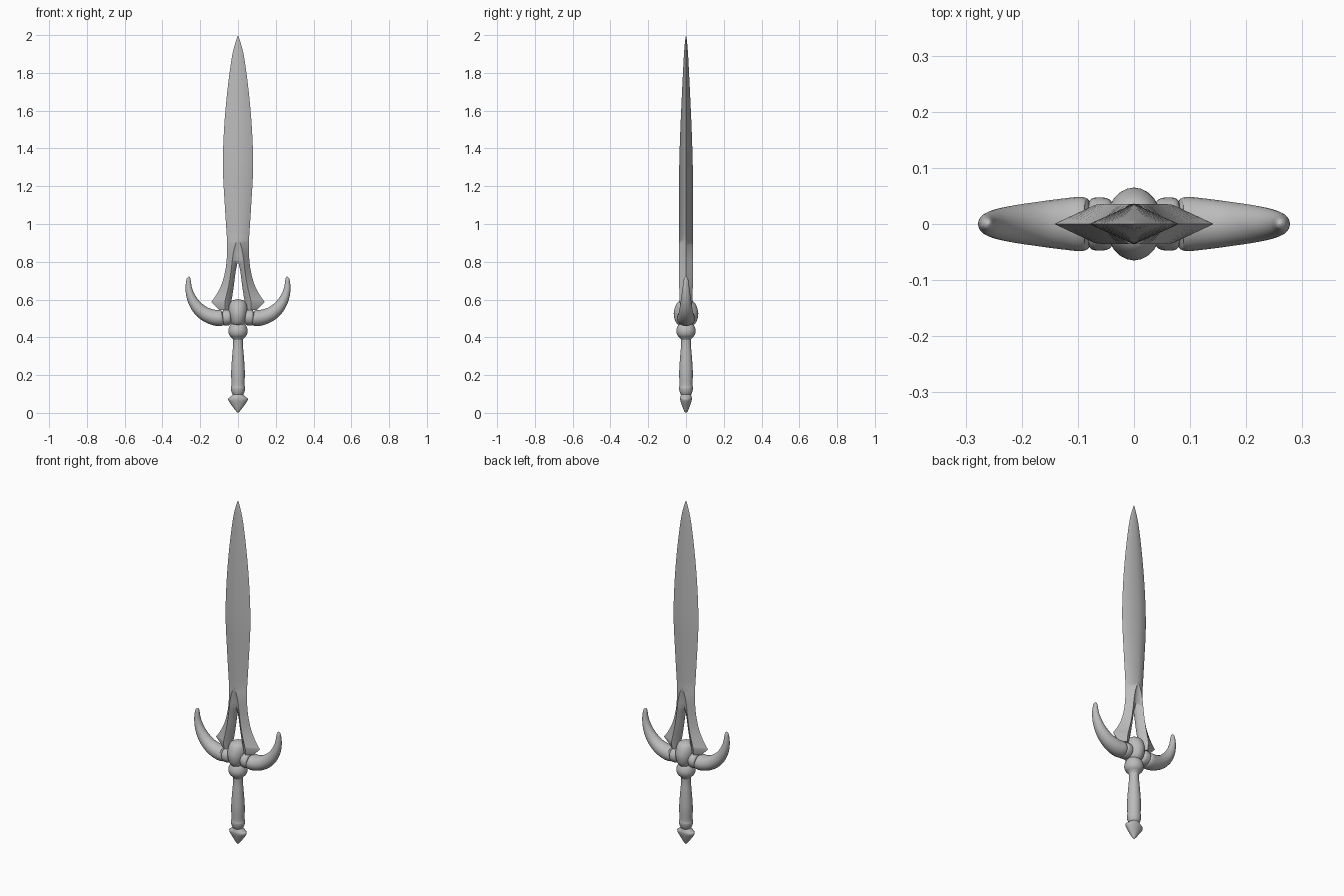
import bpy, bmesh
from math import sin, cos, tau, radians
from mathutils import Vector

if "Cube" in bpy.data.objects:
    bpy.data.objects.remove(bpy.data.objects["Cube"])

steel = bpy.data.materials.new("grey steel")
steel.use_nodes = True
GREY = (0.5, 0.5, 0.5, 1)
steel.diffuse_color = GREY
steel.node_tree.nodes["Principled BSDF"].inputs["Base Color"].default_value = GREY


def refine(rows, steps):
    """Pass a smooth curve through rows of numbers."""
    out = []
    pts = [Vector(r) for r in rows]
    for i in range(len(pts) - 1):
        a, b = pts[max(i - 1, 0)], pts[i]
        c, d = pts[i + 1], pts[min(i + 2, len(pts) - 1)]
        for s in range(steps):
            t = s / steps
            out.append(0.5 * (2 * b + (c - a) * t + (2 * a - 5 * b + 4 * c - d) * t**2
                              + (3 * b - a - 3 * c + d) * t**3))
    return out + [pts[-1]]


def loft(name, rings, mirror=False, angle=60, open_centre=False):
    """Skin a list of point rings into one object."""
    bm = bmesh.new()
    loops = [[bm.verts.new(p) for p in ring] for ring in rings]
    n = len(loops[0])
    for low, high in zip(loops, loops[1:]):
        for i in range(n):
            j = (i + 1) % n
            quad = (low[i], low[j], high[j], high[i])
            if open_centre and all(abs(v.co.x) < 1e-5 for v in quad):
                continue
            bm.faces.new(quad)
    for ring in (loops[0], loops[-1]):
        bm.faces.new(ring)
    bmesh.ops.remove_doubles(bm, verts=bm.verts, dist=0.0002)
    bmesh.ops.recalc_face_normals(bm, faces=bm.faces)
    mesh = bpy.data.meshes.new(name)
    bm.to_mesh(mesh)
    bm.free()
    mesh.materials.append(steel)
    obj = bpy.data.objects.new(name, mesh)
    bpy.context.collection.objects.link(obj)
    bpy.ops.object.select_all(action='DESELECT')
    obj.select_set(True)
    bpy.context.view_layer.objects.active = obj
    bpy.ops.object.shade_smooth_by_angle(angle=radians(angle))
    if mirror:
        mod = obj.modifiers.new("mirror", 'MIRROR')
        mod.merge_threshold = 0.0005
    return obj


def tube(name, rows, mirror=False, steps=5, sides=24):
    """Oval tube in the xz plane; rows hold x, z, in-plane radius, depth radius."""
    path = refine(rows, steps)
    rings = []
    for i, p in enumerate(path):
        a, b = path[max(i - 1, 0)], path[min(i + 1, len(path) - 1)]
        along = Vector((b[0] - a[0], 0, b[1] - a[1])).normalized()
        side = Vector((along.z, 0, -along.x))
        rings.append([Vector((p[0], 0, p[1])) + side * max(p[2], 0) * cos(k * tau / sides)
                      + Vector((0, max(p[3], 0) * sin(k * tau / sides), 0))
                      for k in range(sides)])
    return loft(name, rings, mirror)


# Blade half: height, edge x, ridge x, ridge depth
upper = refine([(2, 0, 0, 0), (1.96, 0.014, 0, 0.006), (1.88, 0.033, 0, 0.012),
                (1.7, 0.057, 0, 0.021), (1.5, 0.074, 0, 0.03), (1.3, 0.08, 0, 0.036),
                (1.1, 0.07, 0, 0.036), (0.93, 0.059, 0, 0.036)], 4)
rings = [[(e, 0, z), (r, -t, z), (r, -t, z), (r, t, z), (r, t, z)] for z, e, r, t in upper]
# Forked root: height, edge x, ridge x, inner x, ridge depth, inner depth
fork = refine([(0.93, 0.059, 0, 0, 0.036, 0.036), (0.87, 0.058, 0.02, 0, 0.036, 0.026),
               (0.81, 0.06, 0.03, 0, 0.036, 0.018), (0.75, 0.068, 0.037, 0.012, 0.036, 0.014),
               (0.68, 0.087, 0.048, 0.021, 0.036, 0.012), (0.62, 0.118, 0.062, 0.03, 0.035, 0.01),
               (0.587, 0.142, 0.07, 0.036, 0.034, 0.01)], 3)
fork.append((0.545, 0.1, 0.07, 0.042, 0.028, 0.01))
for z, e, r, i, t, ti in fork[1:]:
    i = i if z < 0.809 else 0
    rings.append([(e, 0, z), (r, -t, z), (i, -ti, z), (i, ti, z), (r, t, z)])
loft("blade", rings, mirror=True, open_centre=True)

# Curved guard horns
tube("guard_horn", [(0.078, 0.503, 0.0, 0.0), (0.08, 0.503, 0.032, 0.038),
                    (0.092, 0.502, 0.042, 0.048), (0.13, 0.506, 0.041, 0.045),
                    (0.175, 0.524, 0.037, 0.039), (0.215, 0.558, 0.032, 0.033),
                    (0.245, 0.605, 0.025, 0.026), (0.26, 0.655, 0.018, 0.019),
                    (0.262, 0.7, 0.012, 0.013), (0.26, 0.716, 0.007, 0.008),
                    (0.259, 0.722, 0, 0)], mirror=True)

# Collars between horns and hub
tube("guard_collar", [(0.035, 0.505, 0, 0), (0.04, 0.505, 0.036, 0.04),
                      (0.062, 0.505, 0.043, 0.047), (0.08, 0.505, 0.036, 0.04),
                      (0.084, 0.505, 0, 0)], mirror=True)

# Central hub of the guard
tube("guard_hub", [(0, 0.455, 0, 0), (0, 0.462, 0.026, 0.034), (0, 0.485, 0.041, 0.056),
                   (0, 0.525, 0.05, 0.065), (0, 0.565, 0.049, 0.056),
                   (0, 0.592, 0.035, 0.036), (0, 0.602, 0, 0)])

# Round knob under the guard
tube("grip_knob", [(0, 0.38, 0.022, 0.022), (0, 0.395, 0.031, 0.031),
                   (0, 0.412, 0.046, 0.046), (0, 0.435, 0.051, 0.051),
                   (0, 0.46, 0.044, 0.044), (0, 0.478, 0.03, 0.03)])

# Swelling grip
tube("grip", [(0, 0.095, 0.026, 0.026), (0, 0.11, 0.034, 0.033), (0, 0.13, 0.038, 0.037),
              (0, 0.15, 0.035, 0.035), (0, 0.22, 0.036, 0.036), (0, 0.3, 0.031, 0.031),
              (0, 0.36, 0.026, 0.026), (0, 0.4, 0.026, 0.026)])

# Pointed pommel
tube("pommel", [(0, 0, 0, 0), (0, 0.008, 0.009, 0.009), (0, 0.035, 0.03, 0.02),
                (0, 0.062, 0.049, 0.029), (0, 0.075, 0.052, 0.031),
                (0, 0.084, 0.042, 0.03), (0, 0.098, 0.026, 0.026)], steps=4)
